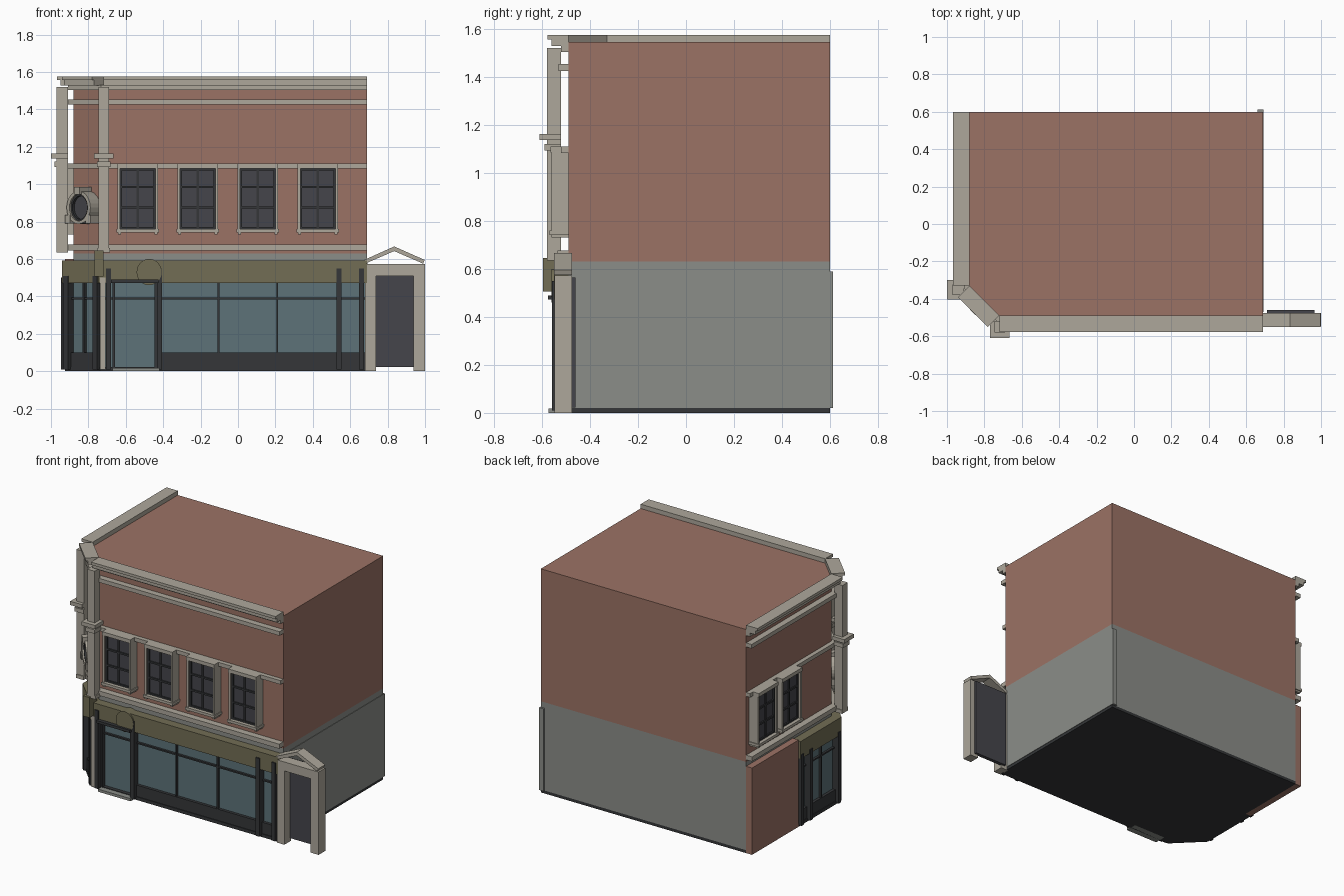
import bpy, bmesh, math
from mathutils import Matrix, Vector

if "Cube" in bpy.data.objects:
    bpy.data.objects.remove(bpy.data.objects["Cube"])


def mat(name, c):
    m = bpy.data.materials.new(name)
    m.diffuse_color = (*c, 1)
    m.use_nodes = True
    m.node_tree.nodes["Principled BSDF"].inputs["Base Color"].default_value = m.diffuse_color
    return m


BRICK = mat("brick", (0.33, 0.17, 0.13))
STONE = mat("stone", (0.42, 0.39, 0.33))
OLIVE = mat("olive_paint", (0.17, 0.155, 0.09))
DARK = mat("dark_paint", (0.035, 0.037, 0.04))
PANE = mat("dark_pane", (0.06, 0.06, 0.07))
GLASS = mat("shop_glass", (0.11, 0.17, 0.19))
CONC = mat("concrete", (0.26, 0.27, 0.25))

S = math.sqrt(0.5)


def frame(o, u, n):
    """Wall frame: local x along the wall, y outward, z up."""
    return Matrix(((u[0], n[0], 0, o[0]), (u[1], n[1], 0, o[1]), (0, 0, 1, 0), (0, 0, 0, 1)))


FRONT = frame((0, -0.49), (1, 0), (0, -1))
LEFT = frame((-0.88, 0), (0, -1), (-1, 0))
CORNER = frame((-0.80, -0.41), (S, -S), (-S, -S))


def finish(name, bm, m):
    bmesh.ops.recalc_face_normals(bm, faces=bm.faces)
    me = bpy.data.meshes.new(name)
    bm.to_mesh(me)
    bm.free()
    me.materials.append(m)
    ob = bpy.data.objects.new(name, me)
    bpy.context.collection.objects.link(ob)
    return ob


def extrude(name, pts, vec, m):
    """Prism from a planar outline swept along vec."""
    bm = bmesh.new()
    f = bm.faces.new([bm.verts.new(p) for p in pts])
    r = bmesh.ops.extrude_face_region(bm, geom=[f])
    bmesh.ops.translate(bm, vec=Vector(vec), verts=[v for v in r["geom"] if isinstance(v, bmesh.types.BMVert)])
    return finish(name, bm, m)


def box(name, fr, u, n, z, m):
    pts = [fr @ Vector((a, b, z[0])) for a, b in
           ((u[0], n[0]), (u[1], n[0]), (u[1], n[1]), (u[0], n[1]))]
    return extrude(name, pts, (0, 0, z[1] - z[0]), m)


def band(name, n, z, m, back=0.60, right=0.69):
    """Mitred strip following left wall, cut corner and front wall."""
    k = 0.414 * n
    pts = [(-0.88, back), (-0.88 - n, back), (-0.88 - n, -0.33 - k), (-0.72 - k, -0.49 - n),
           (right, -0.49 - n), (right, -0.49), (-0.72, -0.49), (-0.88, -0.33)]
    return extrude(name, [(x, y, z[0]) for x, y in pts], (0, 0, z[1] - z[0]), m)


def mass(name, z, m):
    pts = [(-0.88, 0.60), (-0.88, -0.33), (-0.72, -0.49), (0.69, -0.49), (0.69, 0.60)]
    return extrude(name, [(x, y, z[0]) for x, y in pts], (0, 0, z[1] - z[0]), m)


# Main volumes
mass("floor_slab", (0, 0.02), DARK)
mass("ground_storey", (0.02, 0.63), CONC)
mass("upper_storey", (0.63, 1.545), BRICK)
ident = Matrix.Identity(4)
box("right_wall_panel", ident, (0.66, 0.693), (-0.47, 0.613), (0.02, 0.59), CONC)
box("left_brick_wall", LEFT, (-0.60, -0.09), (0, 0.045), (0, 0.60), BRICK)

# String courses
band("lower_string", 0.045, (0.645, 0.677), STONE)
band("lintel_string", 0.03, (1.083, 1.11), STONE)
band("upper_string", 0.042, (1.425, 1.453), STONE)
band("frieze_string", 0.03, (1.503, 1.53), STONE)

# Stepped cornice, one run per wall
for nm, fr, u in (("front", FRONT, (-0.72, 0.69)), ("left", LEFT, (-0.60, 0.33)), ("corner", CORNER, (-0.113, 0.113))):
    box(nm + "_cornice_top", fr, u, (0, 0.087), (1.556, 1.575), STONE)
    box(nm + "_cornice_mid", fr, u, (0, 0.07), (1.528, 1.556), STONE)


# Upper pilasters at both ends of the cut corner
def pilaster(nm, fr, c):
    for part, w, n1, z in (("shaft", 0.028, 0.09, (0.655, 1.52)), ("foot", 0.034, 0.09, (0.635, 0.66)),
                           ("collar", 0.035, 0.10, (1.093, 1.12)), ("cap", 0.052, 0.12, (1.137, 1.163))):
        box(f"{nm}_pilaster_{part}", fr, (c - w, c + w), (0.03, n1), z, STONE)


pilaster("front", FRONT, -0.718)
pilaster("left", LEFT, 0.352)


# Upper windows
def window(nm, fr, c):
    w = 0.108
    box(nm + "_pane", fr, (c - w + 0.012, c + w - 0.012), (0, 0.045), (0.75, 1.095), PANE)
    for s in (-1, 1):
        a, b = sorted((c + s * w, c + s * (w - 0.014)))
        box(nm + "_jamb", fr, (a, b), (0, 0.07), (0.755, 1.085), STONE)
    box(nm + "_lintel", fr, (c - w, c + w), (0, 0.075), (1.085, 1.11), STONE)
    box(nm + "_sill", fr, (c - w - 0.005, c + w + 0.005), (0, 0.078), (0.742, 0.76), STONE)
    for s in (-1, 1):
        box(nm + "_sill_bracket", fr, (c + s * 0.098 - 0.008, c + s * 0.098 + 0.008), (0, 0.07), (0.73, 0.742), STONE)
        a, b = sorted((c + s * 0.094, c + s * 0.084))
        box(nm + "_sash_side", fr, (a, b), (0.04, 0.055), (0.76, 1.085), DARK)
    box(nm + "_mullion", fr, (c - 0.006, c + 0.006), (0.04, 0.052), (0.76, 1.085), DARK)
    for z in (0.765, 0.875, 0.985, 1.08):
        box(nm + "_glazing_bar", fr, (c - 0.094, c + 0.094), (0.04, 0.054), (z - 0.006, z + 0.006), DARK)


for i in range(4):
    window(f"front_window_{i + 1}", FRONT, -0.536 + 0.321 * i)
for i, u in enumerate((-0.46, -0.20)):
    window(f"left_window_{i + 1}", LEFT, u)


# Oval window on the cut corner
def oval(name, fr, c, r, n, m, inner=None, seg=24):
    bm = bmesh.new()

    def ring(rr, d):
        return [bm.verts.new(fr @ Vector((c[0] + rr[0] * math.cos(t), d, c[1] + rr[1] * math.sin(t))))
                for t in (2 * math.pi * i / seg for i in range(seg))]
    loops = [ring(r, n[0]), ring(r, n[1])]
    if inner:
        loops += [ring(inner, n[1]), ring(inner, n[0])]
        loops.append(loops[0])
    else:
        bm.faces.new(loops[0])
        bm.faces.new(loops[1])
    for a, b in zip(loops, loops[1:]):
        for i in range(seg):
            j = (i + 1) % seg
            bm.faces.new((a[i], a[j], b[j], b[i]))
    return finish(name, bm, m)


oval("oval_surround", CORNER, (0, 0.875), (0.09, 0.088), (0, 0.075), STONE, (0.068, 0.072))
oval("oval_sash", CORNER, (0, 0.875), (0.068, 0.072), (0, 0.065), DARK, (0.056, 0.062))
oval("oval_pane", CORNER, (0, 0.875), (0.068, 0.072), (0, 0.05), PANE)
box("oval_keystone", CORNER, (-0.022, 0.022), (0, 0.088), (0.945, 0.985), STONE)
for s in (-1, 1):
    box("oval_side_block", CORNER, (s * 0.078 - 0.018, s * 0.078 + 0.018), (0, 0.08), (0.79, 0.835), STONE)

# Shopfront bands
band("shop_fascia", 0.06, (0.472, 0.592), OLIVE, 0.09)
band("shop_glazing", 0.02, (0.02, 0.475), GLASS, 0.09)
band("shop_transom", 0.035, (0.383, 0.393), DARK, 0.09)
band("shop_plinth", 0.045, (0, 0.022), DARK, 0.09)
# Stall risers leave the entrance clear
box("front_riser", FRONT, (-0.42, 0.69), (0, 0.04), (0.02, 0.10), DARK)
box("left_riser", LEFT, (-0.09, 0.345), (0, 0.04), (0.02, 0.10), DARK)
box("corner_riser", CORNER, (-0.125, 0.125), (0, 0.04), (0.02, 0.10), DARK)
box("corner_door_bar", CORNER, (-0.006, 0.006), (0, 0.04), (0.02, 0.475), DARK)

# Shopfront posts
for x in (-0.692, -0.42, 0.54, 0.66):
    box("shop_post", FRONT, (x - 0.014, x + 0.014), (0, 0.068), (0.01, 0.55), DARK)
for x in (-0.105, 0.21):
    box("shop_mullion", FRONT, (x - 0.005, x + 0.005), (0, 0.038), (0.10, 0.475), DARK)
for u in (-0.075, 0.02, 0.33):
    box("left_shop_post", LEFT, (u - 0.014, u + 0.014), (0, 0.066), (0.01, 0.50), DARK)
box("left_shop_mullion", LEFT, (0.165, 0.175), (0, 0.038), (0.10, 0.475), DARK)
for u in (-0.11, 0.11):
    box("corner_shop_post", CORNER, (u - 0.018, u + 0.018), (0, 0.062), (0.01, 0.51), DARK)
box("corner_stone_pier", FRONT, (-0.738, -0.708), (0, 0.062), (0.01, 0.50), STONE)
box("corner_console", FRONT, (-0.768, -0.72), (0.02, 0.105), (0.505, 0.645), OLIVE)

# Shop entrance
for x in (-0.664, -0.44):
    box("entrance_stile", FRONT, (x - 0.006, x + 0.006), (0, 0.05), (0.02, 0.475), DARK)
box("entrance_head", FRONT, (-0.68, -0.425), (0, 0.085), (0.472, 0.49), DARK)
box("entrance_step", FRONT, (-0.67, -0.42), (0, 0.083), (0, 0.018), CONC)
oval("round_sign", FRONT, (-0.475, 0.53), (0.067, 0.07), (0, 0.07), OLIVE, None, 32)

# Side doorway with open pediment
for a, b in ((0.68, 0.738), (0.937, 1.0)):
    box("doorway_pier", FRONT, (a, b), (-0.015, 0.058), (0, 0.512), STONE)
box("doorway_lintel", FRONT, (0.68, 1.0), (-0.015, 0.058), (0.51, 0.572), STONE)
box("side_door", FRONT, (0.71, 0.965), (-0.03, -0.005), (0.022, 0.565), PANE)
gable = [(0.68, 0.575), (0.835, 0.642), (0.99, 0.575), (0.998, 0.595), (0.835, 0.667), (0.675, 0.595)]
extrude("doorway_pediment", [(x, -0.55, z) for x, z in gable], (0, 0.075, 0), STONE)
